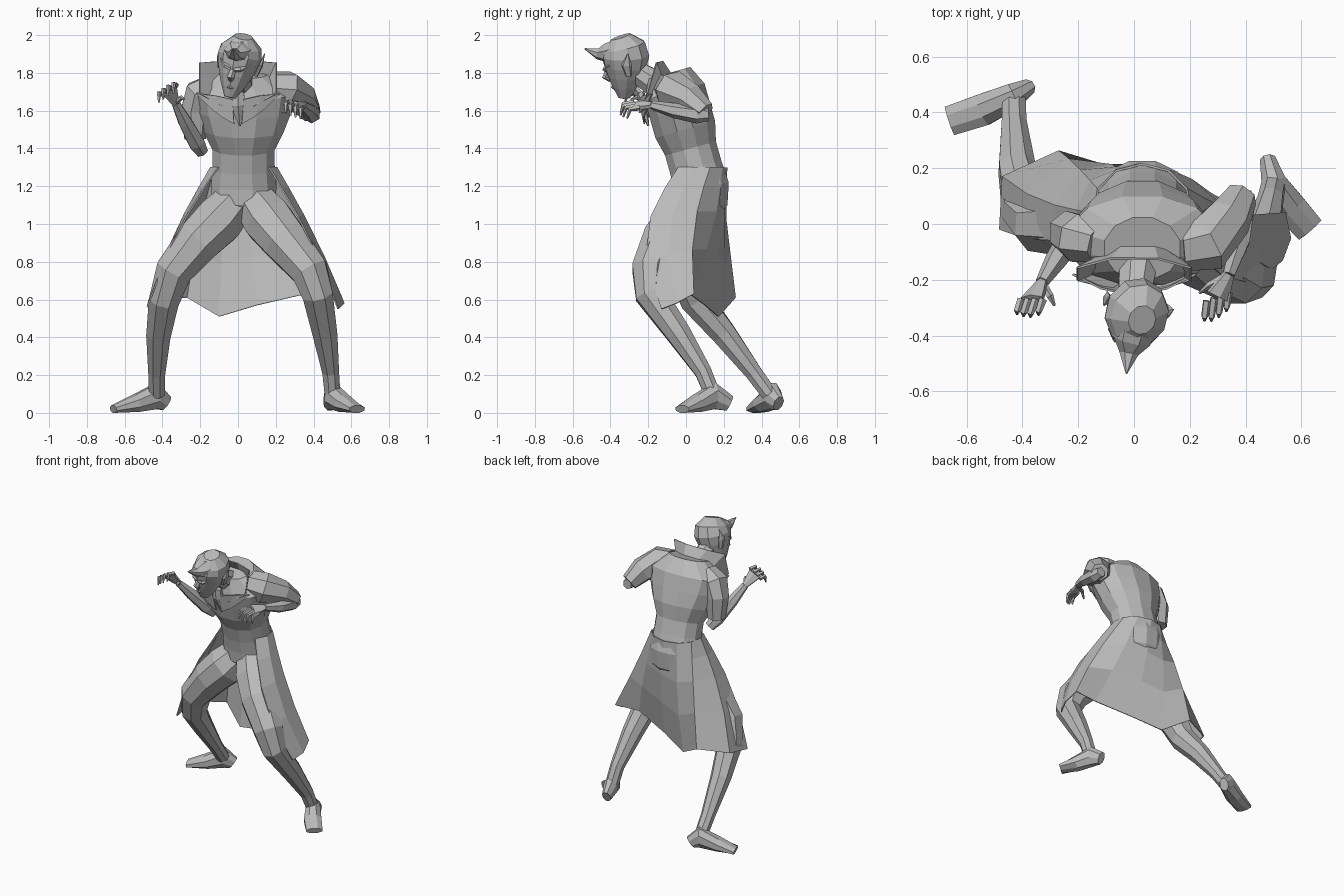
import bpy, bmesh, math
from mathutils import Vector, Matrix, Euler

default_cube = bpy.data.objects.get("Cube")
if default_cube:
    bpy.data.objects.remove(default_cube, do_unlink=True)

grey = bpy.data.materials.new("plain_grey")
grey.use_nodes = True
colour = (.5, .5, .5, 1)
grey.diffuse_color = colour
grey.node_tree.nodes["Principled BSDF"].inputs["Base Color"].default_value = colour

forward_axis = Vector((0, 1, 0))
up_axis = Vector((0, 0, 1))


def finish(name, bm, matrix=None):
    """Turn a bmesh into a flat shaded object."""
    bmesh.ops.recalc_face_normals(bm, faces=bm.faces)
    if matrix:
        bmesh.ops.transform(bm, matrix=matrix, verts=bm.verts)
    mesh = bpy.data.meshes.new(name)
    bm.to_mesh(mesh)
    bm.free()
    mesh.materials.append(grey)
    obj = bpy.data.objects.new(name, mesh)
    bpy.context.collection.objects.link(obj)
    return obj


def skin(bm, rows, closed):
    """Bridge neighbouring rows of vertices with quads."""
    for low, high in zip(rows, rows[1:]):
        count = len(low)
        for k in range(count if closed else count - 1):
            following = (k + 1) % count
            bm.faces.new((low[k], low[following], high[following], high[k]))


def tube(name, points, radii, sides=8, reference=None, matrix=None):
    """Loft rings along points; a radius is one number or a (width, height) pair."""
    bm = bmesh.new()
    points = [Vector(point) for point in points]
    last = len(points) - 1
    if reference is None:
        span = (points[-1] - points[0]).normalized()
        reference = forward_axis if abs(span.z) > .7 else up_axis
    rings = []
    for i, (point, radius) in enumerate(zip(points, radii)):
        wide, high = radius if isinstance(radius, tuple) else (radius, radius)
        along = (points[min(i + 1, last)] - points[max(i - 1, 0)]).normalized()
        across = reference.cross(along).normalized()
        over = along.cross(across)
        ring = []
        for k in range(sides):
            turn = math.tau * (k + .5) / sides
            corner = point + across * wide * math.cos(turn) + over * high * math.sin(turn)
            corner.z = corner.z if matrix else max(corner.z, 0)
            ring.append(bm.verts.new(corner))
        rings.append(ring)
    skin(bm, rings, closed=True)
    bm.faces.new(rings[0])
    bm.faces.new(rings[-1])
    return finish(name, bm, matrix)


def cloth(name, rows):
    """Thin open sheet made from rows of points."""
    bm = bmesh.new()
    skin(bm, [[bm.verts.new(point) for point in row] for row in rows], closed=False)
    obj = finish(name, bm)
    solid = obj.modifiers.new("thickness", "SOLIDIFY")
    solid.thickness = .008
    solid.offset = 0


# Torso leaning forward above the waist, widening to broad shoulders
torso_widths = (.08, .17, .18, .17, .17, .22, .26, .28, .14)
heights = [1 + i / 10 for i in range(len(torso_widths))]
tube("torso",
     [(.03, .08 - .28 * max(0, height - 1.2), height) for height in heights],
     [(width, min(width * .85, .17)) for width in torso_widths], sides=12)
tube("neck", [(.02, -.1, 1.7), (0, -.28, 1.82)], (.08, .06))

# Legs: the left one bent forward, the right one trailing
leg_radii = (.12, .14, .128, .105, .087, .07, .048, .045)
tube("left_leg", [
    (.1, .04, 1.1), (.16, -.02, 1.02), (.25, -.11, .91), (.38, -.19, .75),
    (.42, -.19, .63), (.46, -.04, .42), (.49, .09, .22), (.5, .14, .1)], leg_radii)
tube("right_leg", [
    (-.03, .06, 1.1), (-.1, .02, 1.02), (-.21, 0, .91), (-.34, 0, .75),
    (-.39, .05, .6), (-.42, .2, .42), (-.43, .36, .21), (-.43, .44, .1)], leg_radii)
foot_radii = ((.03, .045), (.05, .075), (.062, .05), (.058, .022))
tube("left_foot", [(.48, .23, .05), (.5, .15, .09), (.56, .06, .05), (.63, -.02, .02)], foot_radii)
tube("right_foot", [(-.38, .49, .05), (-.43, .46, .09), (-.54, .41, .05), (-.66, .37, .02)], foot_radii)

# Coat skirt: an open waist arc stretched down to an uneven hem, pushed out by the thighs
hem = [Vector(point) for point in (
    (.53, -.13, .55), (.56, -.05, .58), (.54, .04, .63), (.36, .02, .63), (.1, .1, .57),
    (-.1, .17, .51), (-.27, .26, .61), (-.47, .17, .6), (-.48, -.02, .56))]
skirt_rows = []
for step in (0, .15, .35, .65, 1):
    row = []
    for k, low in enumerate(hem):
        turn = math.radians(-40 + 260 * k / (len(hem) - 1))
        waist = Vector((.03 + .175 * math.cos(turn), .06 + .155 * math.sin(turn), 1.3))
        swell = math.sin(math.pi * step)
        left_push = max(0, 1 - k / 3) * swell
        right_push = max(0, k - 5) / 3 * swell
        back_push = .03 * swell if 2 < k < 7 else 0
        row.append(waist.lerp(low, step) + Vector((
            .03 * left_push - .04 * right_push,
            back_push - .13 * left_push - .03 * right_push, 0)))
    skirt_rows.append(row)
cloth("coat_skirt", skirt_rows)

# Arms with wide sleeves and bare forearms
forearm_radii = (.035, .048, .04, .024)
tube("left_sleeve", [(.17, -.08, 1.72), (.26, -.07, 1.71), (.34, .02, 1.66), (.385, .1, 1.59)],
     (.09, .105, .085, .06), sides=7)
tube("right_sleeve", [(-.13, -.07, 1.73), (-.2, -.05, 1.69), (-.23, -.03, 1.6), (-.23, -.02, 1.45)],
     (.07, .09, .08, .06), sides=7)
tube("left_forearm", [(.39, .12, 1.58), (.39, .06, 1.58), (.38, -.06, 1.6), (.34, -.18, 1.63)],
     forearm_radii, sides=6)
tube("right_forearm", [(-.19, 0, 1.38), (-.22, -.04, 1.43), (-.28, -.13, 1.54), (-.33, -.21, 1.64)],
     forearm_radii, sides=6)


def hand(side, wrist, knuckle, spread, reach, thumb):
    """Palm with four hooked fingers and a thumb."""
    wrist, knuckle, spread, reach, thumb = map(Vector, (wrist, knuckle, spread, reach, thumb))
    tube(side + "_palm", (wrist, knuckle), ((.022, .018), (.05, .02)), sides=6,
         reference=spread.cross(knuckle - wrist))
    hook = up_axis * -.05 + forward_axis * -.015
    digit_radii = (.015, .013, .005)
    for i, finger in enumerate(("index", "middle", "ring", "little")):
        base = knuckle + spread * (i - 1.5)
        middle = base + reach * (1 - .15 * abs(i - 1.3))
        tube(side + "_" + finger + "_finger", (base, middle, middle + hook),
             digit_radii, sides=5, reference=spread)
    tube(side + "_thumb", (wrist, wrist + thumb, wrist + thumb * 1.5 + hook / 2),
         digit_radii, sides=5, reference=spread)


hand("left", (.34, -.18, 1.63), (.3, -.26, 1.63), (.026, .01, -.01), (-.01, -.07, -.01), (-.07, -.04, -.01))
hand("right", (-.33, -.21, 1.64), (-.365, -.27, 1.71), (-.026, 0, -.016), (-.02, -.05, .01), (.03, -.05, .03))

# Flared collar, low at the throat and tall behind the head, with two side points
collar_rim, collar_base = [], []
for k in range(8):
    turn = math.tau * (k + .5) / 8
    side, front = math.sin(turn), math.cos(turn)
    point = .08 if front < 0 else 0
    collar_rim.append((.22 * side, -.18 - .06 * front, 1.74 - .12 * front + point * side ** 2))
    collar_base.append((.02 + .13 * side, -.13 - .07 * front, 1.67 - .11 * front))
cloth("collar", (collar_rim, collar_base))

# Lapels and neckcloth
for side, s in (("left", 1), ("right", -1)):
    cloth(side + "_lapel", (
        [(s * .03, -.25, 1.66), (s * .12, -.23, 1.68), (s * .22, -.18, 1.69)],
        [(s * .02, -.22, 1.53), (s * .09, -.22, 1.57), (s * .14, -.21, 1.61)]))
tube("neckcloth", [(0, -.24, 1.7), (0, -.23, 1.63), (.01, -.2, 1.52)],
     ((.035, .02), (.045, .025), .006), sides=6)

# Head, built upright then turned, bowed and tilted to one side
bow = Euler([math.radians(angle) for angle in (16, 13, -12)]).to_matrix().to_4x4()
pose = Matrix.Translation((.005, -.31, 1.86)) @ bow


def head_part(name, points, radii, sides=5, reference=None):
    tube(name, points, radii, sides, reference, pose)


head_widths = (.03, .06, .085, .105, .117, .105, .05)
head_part("head",
          [(0, min(.01, .02 * i - .08), .053 * i - .18) for i in range(len(head_widths))],
          [(width, width * 1.1) for width in head_widths], sides=10)
head_part("hair_peak", [(0, -.01, .08), (0, -.09, .075), (0, -.14, .085), (0, -.2, .13)],
          ((.08, .055), (.07, .055), (.035, .03), .003), sides=7)
head_part("nose", [(0, -.1, .01), (0, -.14, -.05), (0, -.12, -.07)], (.013, .02, .012),
          reference=forward_axis)
head_part("mouth", [(-.03, -.1, -.12), (0, -.12, -.11), (.03, -.1, -.12)], (.004, .011, .004))
for side, s in (("left", 1), ("right", -1)):
    head_part(side + "_ear", [(s * .1, .01, -.06), (s * .115, .02, 0), (s * .12, .05, .06)],
              ((.012, .018), (.012, .03), .002), reference=forward_axis)
    head_part(side + "_brow", [(s * .01, -.12, -.01), (s * .04, -.12, 0), (s * .08, -.08, .02)],
              (.012, .014, .006))
